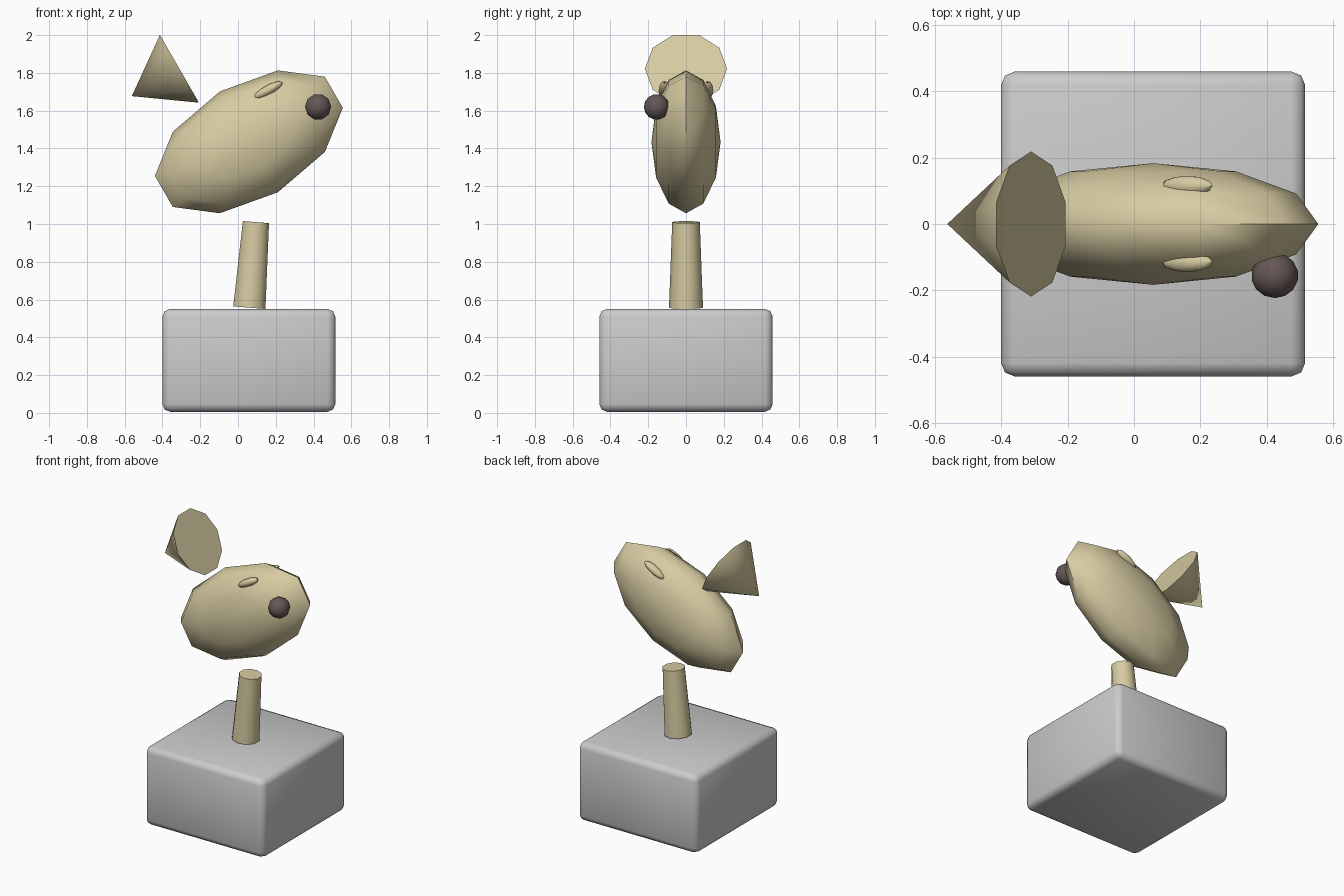
import bpy, bmesh, math
from mathutils import Matrix, Vector

if "Cube" in bpy.data.objects:
    bpy.data.objects.remove(bpy.data.objects["Cube"])


def material(name, rgb):
    m = bpy.data.materials.new(name)
    m.diffuse_color = (*rgb, 1)
    m.use_nodes = True
    m.node_tree.nodes["Principled BSDF"].inputs["Base Color"].default_value = m.diffuse_color
    return m


tan = material("tan", (0.68, 0.60, 0.36))
brown = material("dark_brown", (0.13, 0.095, 0.09))


def finish(name, bm, mat=None, angle=53):
    bmesh.ops.recalc_face_normals(bm, faces=bm.faces)
    me = bpy.data.meshes.new(name)
    bm.to_mesh(me)
    bm.free()
    ob = bpy.data.objects.new(name, me)
    bpy.context.collection.objects.link(ob)
    if mat:
        me.materials.append(mat)
    bpy.ops.object.select_all(action='DESELECT')
    ob.select_set(True)
    bpy.context.view_layer.objects.active = ob
    bpy.ops.object.shade_smooth_by_angle(angle=math.radians(angle))
    return ob


def cone(name, start, end, r1, r2, sides, mat):
    a, b = Vector(start), Vector(end)
    # local y stays on world y, so the polygon corners face sideways
    z = (b - a).normalized()
    y = Vector((0, 1, 0))
    rot = Matrix((y.cross(z), y, z)).transposed().to_4x4()
    bm = bmesh.new()
    bmesh.ops.create_cone(bm, cap_ends=True, segments=sides, radius1=r1, radius2=r2,
                          depth=(b - a).length, matrix=Matrix.Translation((a + b) / 2) @ rot)
    bmesh.ops.remove_doubles(bm, verts=bm.verts, dist=1e-5)
    return finish(name, bm, mat)


def ellipsoid(name, centre, cols, segs, rings, mat):
    m = Matrix.Translation(centre) @ Matrix([Vector(c) for c in cols]).transposed().to_4x4()
    bm = bmesh.new()
    bmesh.ops.create_uvsphere(bm, u_segments=segs, v_segments=rings, radius=1, matrix=m)
    return finish(name, bm, mat)


# Rounded stone base
bm = bmesh.new()
bmesh.ops.create_cube(bm, size=1, matrix=Matrix.Translation((0.0575, 0, 0.278))
                      @ Matrix.Diagonal((0.915, 0.917, 0.544, 1)))
bmesh.ops.bevel(bm, geom=bm.edges[:], offset=0.04, segments=2, profile=0.5, affect='EDGES')
finish("base", bm)

# Leaning, tapered post
cone("post", (0.06, 0, 0.557), (0.095, 0, 1.01), 0.09, 0.073, 10, tan)

# Slanted body: poles on the y axis, ten sides seen from the front
ellipsoid("body", (0.0575, 0, 1.435),
          ((0, 0, 0.339), (0.4975, 0, 0.18), (0, 0.183, 0)), 10, 6, tan)

# Tail cone, tip to the rear
cone("tail", (-0.31, 0, 1.822), (-0.562, 0, 1.677), 0.218, 0, 10, tan)

# Slim bumps on both sides of the head
c, s = math.cos(math.radians(29)), math.sin(math.radians(29))
for side, label in ((-1, "right"), (1, "left")):
    ellipsoid("bump_" + label, (0.16, side * 0.115, 1.709),
              ((-0.026 * s, 0, 0.026 * c), (0.088 * c, 0, 0.088 * s), (0, 0.03, 0)), 10, 6, tan)

# Single eye on the front side
ellipsoid("eye", (0.424, -0.155, 1.62),
          ((0, 0, 0.071), (0.071, 0, 0), (0, 0.068, 0)), 10, 7, brown)
